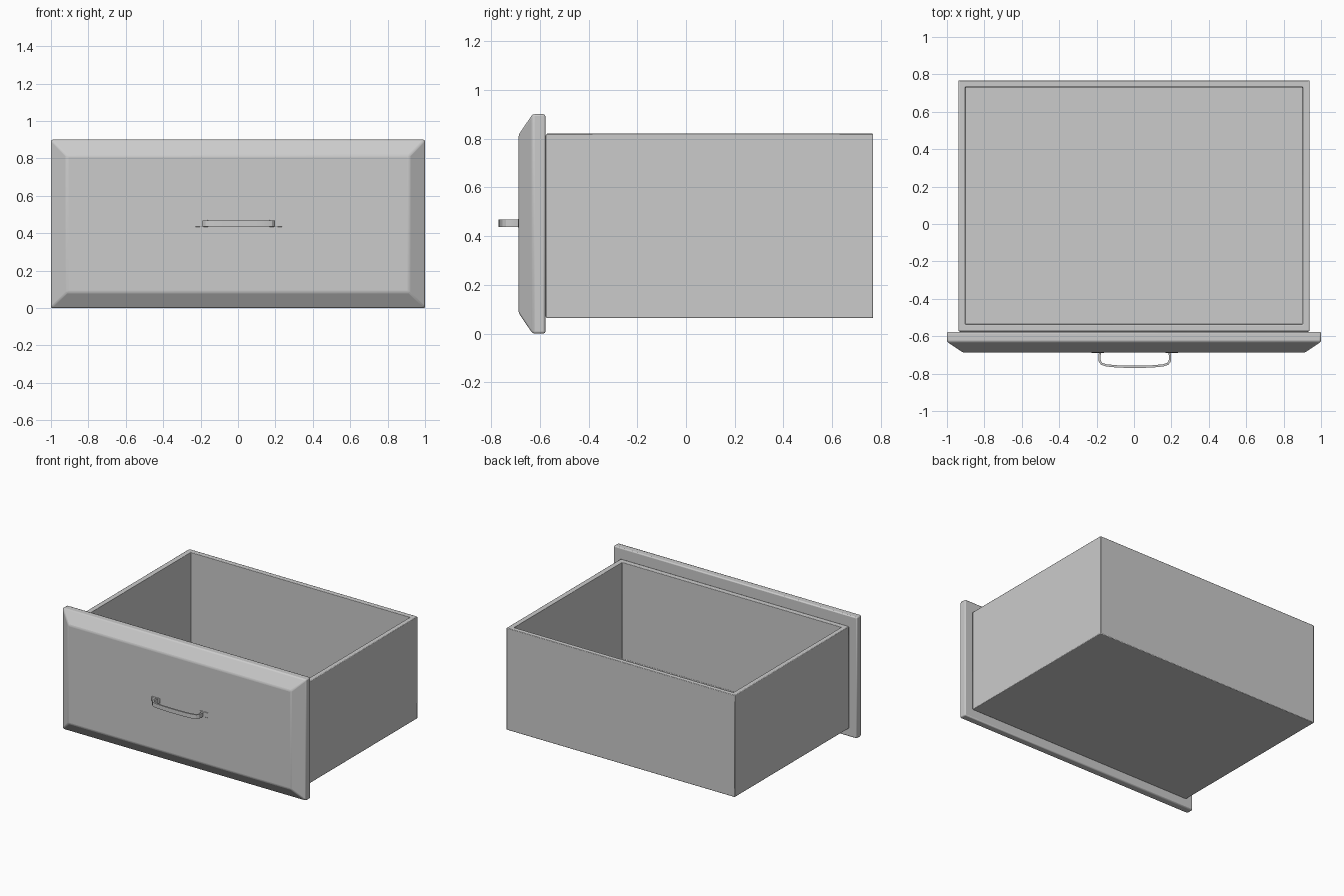
import bpy, bmesh, math

if "Cube" in bpy.data.objects:
    bpy.data.objects.remove(bpy.data.objects["Cube"])


def finish(name, bm, bevel=0.0, segments=2):
    bmesh.ops.recalc_face_normals(bm, faces=bm.faces)
    mesh = bpy.data.meshes.new(name)
    bm.to_mesh(mesh)
    bm.free()
    ob = bpy.data.objects.new(name, mesh)
    bpy.context.collection.objects.link(ob)
    if bevel:
        mod = ob.modifiers.new("soft_edges", 'BEVEL')
        mod.width = bevel
        mod.segments = segments
        mod.limit_method = 'ANGLE'
        mod.angle_limit = math.radians(25)
    bpy.context.view_layer.objects.active = ob
    ob.select_set(True)
    bpy.ops.object.shade_smooth_by_angle(angle=math.radians(30))
    ob.select_set(False)
    return ob


def box(bm, x0, x1, y0, y1, z0, z1):
    verts = bmesh.ops.create_cube(bm, size=1)["verts"]
    for v in verts:
        v.co.x = x1 if v.co.x > 0 else x0
        v.co.y = y1 if v.co.y > 0 else y0
        v.co.z = z1 if v.co.z > 0 else z0


# Front panel: slab with a chamfered, raised face
bm = bmesh.new()
box(bm, -1, 1, -0.63, -0.577, 0, 0.9)
bm.normal_update()
face = min(bm.faces, key=lambda f: f.calc_center_median().y)
raised = bmesh.ops.extrude_discrete_faces(bm, faces=[face])["faces"][0]
for v in raised.verts:
    v.co.x -= math.copysign(0.085, v.co.x)
    v.co.z += 0.085 if v.co.z < 0.45 else -0.085
    v.co.y = -0.687
finish("front_panel", bm, 0.008)

# Drawer box: open tray with even walls
bm = bmesh.new()
box(bm, -0.938, 0.938, -0.574, 0.768, 0.063, 0.82)
bm.normal_update()
top = max(bm.faces, key=lambda f: f.calc_center_median().z)
bmesh.ops.inset_region(bm, faces=[top], thickness=0.036, use_even_offset=True)
floor = bmesh.ops.extrude_discrete_faces(bm, faces=[top])["faces"][0]
for v in floor.verts:
    v.co.z = 0.1
finish("drawer_box", bm, 0.004)

# Joint strip closing the hairline between box and panel
bm = bmesh.new()
box(bm, -0.93, 0.93, -0.578, -0.57, 0.07, 0.812)
finish("joint_strip", bm)

# Handle: flat strap swept along a bowed path
half = [(0.184, -0.682), (0.188, -0.70), (0.189, -0.72), (0.186, -0.737),
        (0.176, -0.748), (0.15, -0.756), (0.10, -0.761), (0.05, -0.763)]
path = half + [(0, -0.7635)] + [(-x, y) for x, y in reversed(half)]
bm = bmesh.new()
rings = []
for i, (x, y) in enumerate(path):
    a, b = path[max(i - 1, 0)], path[min(i + 1, len(path) - 1)]
    tx, ty = b[0] - a[0], b[1] - a[1]
    n = math.hypot(tx, ty)
    ox, oy = -ty / n * 0.006, tx / n * 0.006
    rings.append([bm.verts.new((x + s * ox + 0.004, y + s * oy, z))
                  for s, z in ((1, 0.437), (1, 0.468), (-1, 0.468), (-1, 0.437))])
for r, q in zip(rings, rings[1:]):
    for k in range(4):
        bm.faces.new((r[k], r[(k + 1) % 4], q[(k + 1) % 4], q[k]))
bm.faces.new(rings[0])
bm.faces.new(rings[-1])
finish("handle", bm)

# Mounting feet at the handle ends
for side, name in ((-1, "handle_foot_left"), (1, "handle_foot_right")):
    bm = bmesh.new()
    cx = 0.004 + side * 0.198
    box(bm, cx - 0.034, cx + 0.034, -0.689, -0.680, 0.433, 0.472)
    finish(name, bm, 0.002, 1)
